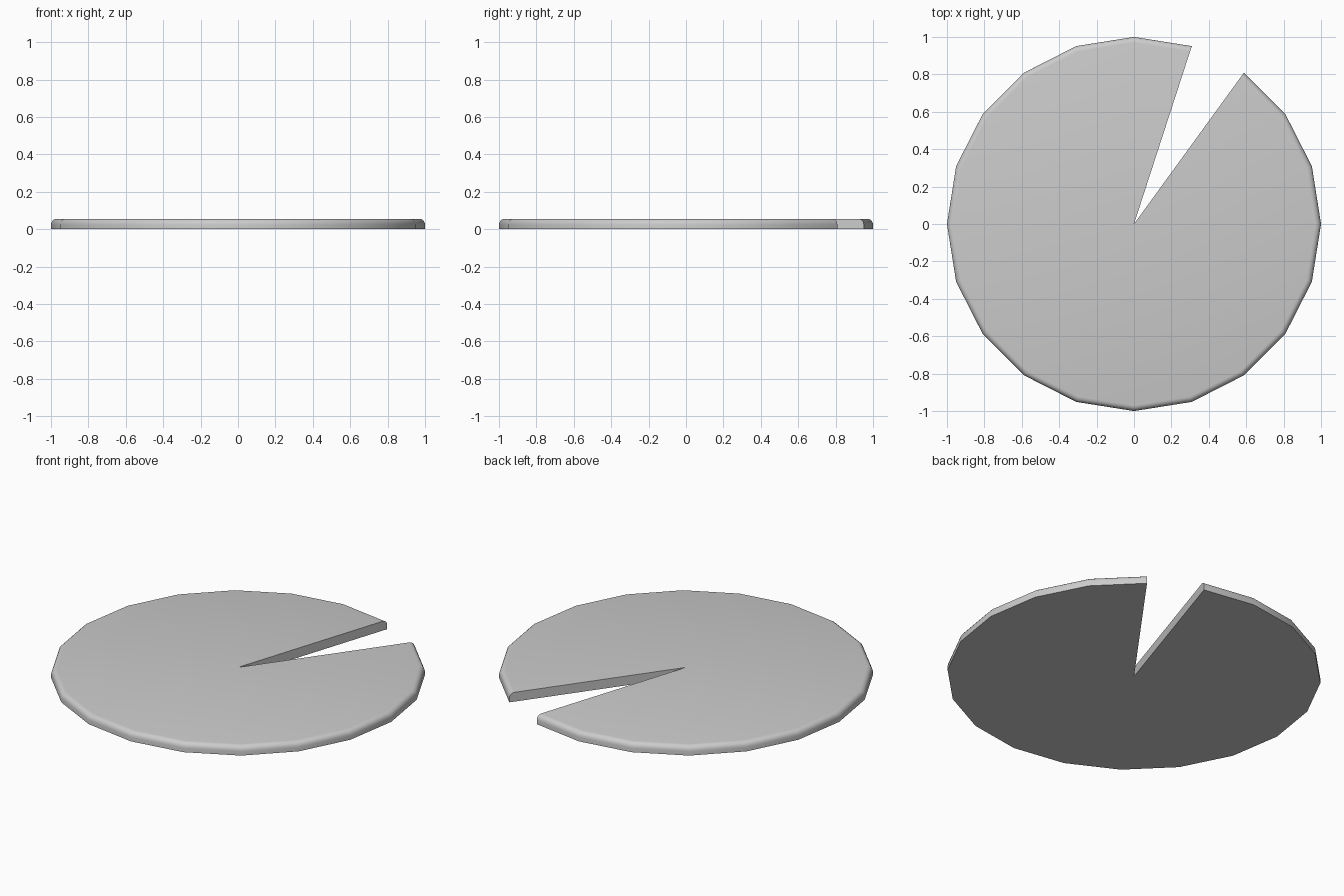
import bpy, bmesh
from math import cos, sin, pi, radians

if "Cube" in bpy.data.objects:
    bpy.data.objects.remove(bpy.data.objects["Cube"])

SIDES, HEIGHT, ROUND = 20, 0.055, 0.03
STEP = 2 * pi / SIDES

# Rim cross-section: straight wall, then a rounded top edge
rim = [(1.0, 0.0)]
for i in range(5):
    a = i * pi / 8
    rim.append((1 - ROUND + ROUND * cos(a), HEIGHT - ROUND + ROUND * sin(a)))

bm = bmesh.new()
low = bm.verts.new((0, 0, 0))
high = bm.verts.new((0, 0, HEIGHT))

# Sweep the rim round from one side of the missing wedge to the other
columns = []
for k in range(4, SIDES + 4):
    a = k * STEP
    columns.append([bm.verts.new((r * cos(a), r * sin(a), z)) for r, z in rim])
for c, d in zip(columns, columns[1:]):
    for j in range(len(rim) - 1):
        bm.faces.new((c[j], d[j], d[j + 1], c[j + 1]))

# Flat bottom and top, and the two cut faces of the wedge
bm.faces.new([low] + [c[0] for c in columns])
bm.faces.new([high] + [c[-1] for c in columns])
for c in (columns[0], columns[-1]):
    bm.faces.new([low] + c + [high])
bmesh.ops.recalc_face_normals(bm, faces=bm.faces[:])

mesh = bpy.data.meshes.new("notched_disc")
bm.to_mesh(mesh)
bm.free()
disc = bpy.data.objects.new("notched_disc", mesh)
bpy.context.collection.objects.link(disc)

# Smooth rim, crisp cut edges
bpy.context.view_layer.objects.active = disc
disc.select_set(True)
bpy.ops.object.shade_smooth_by_angle(angle=radians(30))
